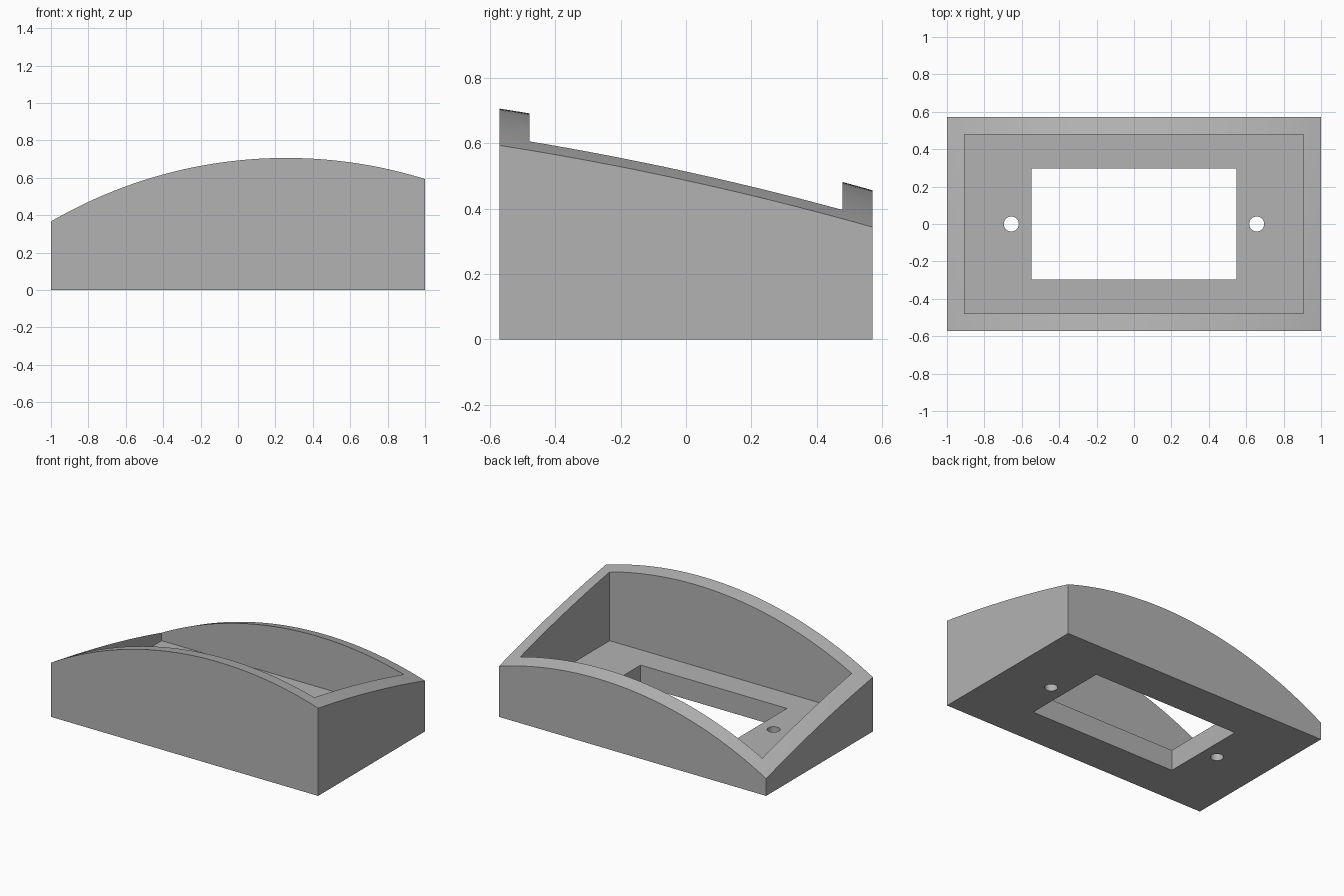
import bpy, bmesh, math

if "Cube" in bpy.data.objects:
    bpy.data.objects.remove(bpy.data.objects["Cube"])

HX, HY = 1.0, 0.571      # half length and half depth
FLOOR = 0.14             # floor thickness
NX, NY = 48, 16


def top_height(x, y):
    # arched along x, gently falling towards the back
    arch = 0.706 - (2.5 - math.sqrt(2.5 ** 2 - (x - 0.258) ** 2))
    return arch - 0.107 - 0.219 * y - 0.055 * y * y


def make_object(name, bm):
    bmesh.ops.recalc_face_normals(bm, faces=bm.faces)
    mesh = bpy.data.meshes.new(name)
    bm.to_mesh(mesh)
    bm.free()
    obj = bpy.data.objects.new(name, mesh)
    bpy.context.collection.objects.link(obj)
    return obj


def box(name, hx, hy, z0, z1):
    bm = bmesh.new()
    bmesh.ops.create_cube(bm, size=1)
    for v in bm.verts:
        v.co = (v.co.x * 2 * hx, v.co.y * 2 * hy, z1 if v.co.z > 0 else z0)
    return make_object(name, bm)


def cylinder(name, x, radius):
    bm = bmesh.new()
    bmesh.ops.create_cone(bm, cap_ends=True, segments=40, radius1=radius,
                          radius2=radius, depth=1)
    bmesh.ops.translate(bm, verts=bm.verts, vec=(x, 0, 0))
    return make_object(name, bm)


# Solid block with the curved top
bm = bmesh.new()
grid = [[bm.verts.new((x, y, top_height(x, y)))
         for y in (HY * (2 * j / NY - 1) for j in range(NY + 1))]
        for x in (HX * (2 * i / NX - 1) for i in range(NX + 1))]
for i in range(NX):
    for j in range(NY):
        bm.faces.new((grid[i][j], grid[i + 1][j], grid[i + 1][j + 1], grid[i][j + 1]))
base = [bm.verts.new((x, y, 0)) for x, y in ((-HX, -HY), (HX, -HY), (HX, HY), (-HX, HY))]
bm.faces.new(base[::-1])
sides = ([row[0] for row in grid], grid[-1], [row[-1] for row in grid][::-1], grid[0][::-1])
for k, edge in enumerate(sides):
    bm.faces.new([base[k], base[(k + 1) % 4]] + list(edge)[::-1])
housing = make_object("curved_housing", bm)

# Pocket, floor window and two screw holes
cutters = [box("pocket_cutter", 0.906, 0.478, FLOOR, 1.2),
           box("window_cutter", 0.548, 0.297, -0.2, 0.5),
           cylinder("left_hole_cutter", -0.656, 0.04),
           cylinder("right_hole_cutter", 0.656, 0.04)]
bpy.context.view_layer.objects.active = housing
housing.select_set(True)
for cutter in cutters:
    mod = housing.modifiers.new(cutter.name, 'BOOLEAN')
    mod.operation = 'DIFFERENCE'
    mod.solver = 'EXACT'
    mod.object = cutter
    bpy.ops.object.modifier_apply(modifier=mod.name)
for cutter in cutters:
    bpy.data.objects.remove(cutter)

# Plain grey finish, smooth only along the curves
grey = bpy.data.materials.new("grey")
grey.diffuse_color = (0.45, 0.45, 0.45, 1)
grey.use_nodes = True
grey.node_tree.nodes["Principled BSDF"].inputs["Base Color"].default_value = grey.diffuse_color
housing.data.materials.clear()
housing.data.materials.append(grey)
for poly in housing.data.polygons:
    poly.material_index = 0
bpy.ops.object.shade_smooth_by_angle(angle=math.radians(30))
